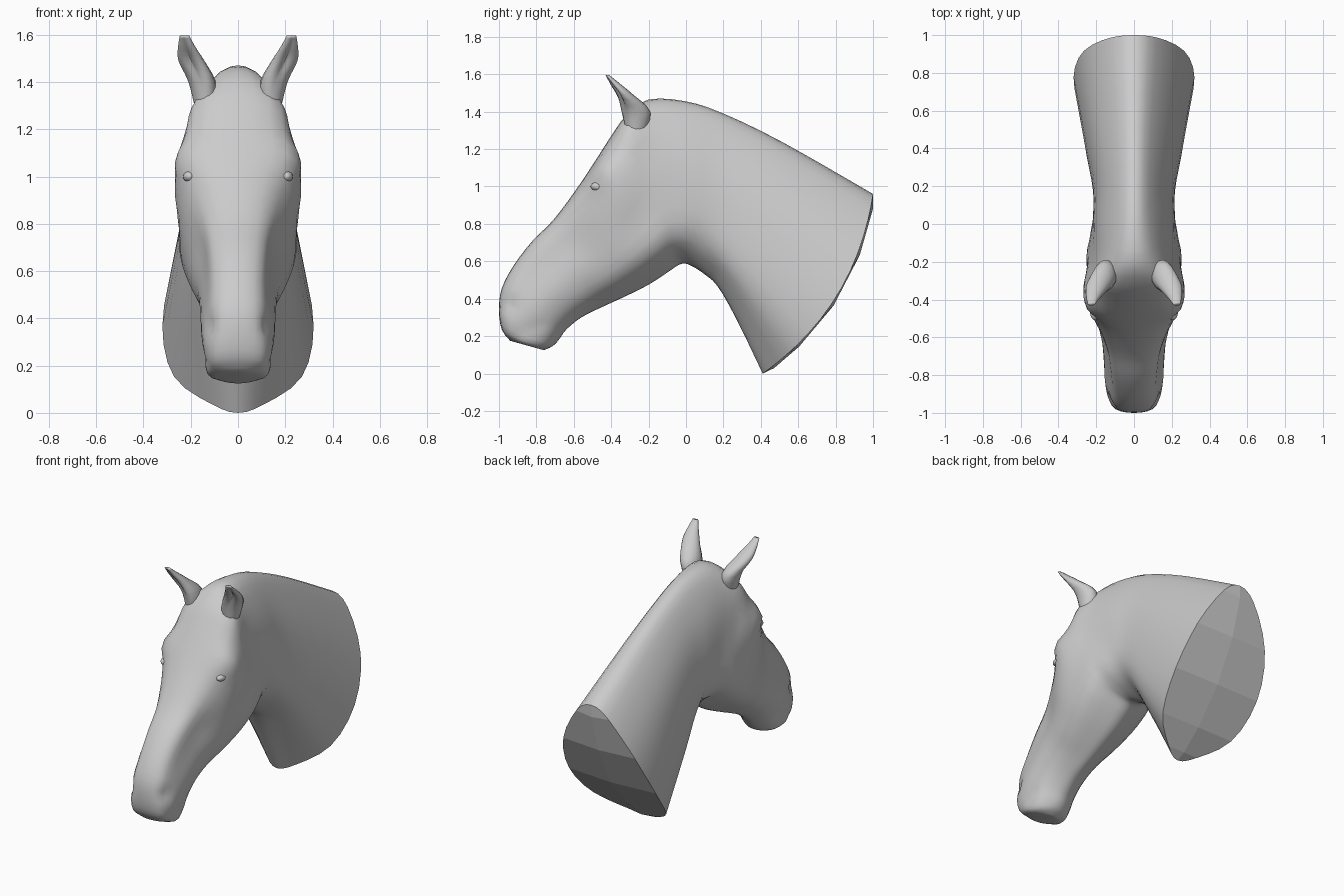
import bpy, bmesh, math
from mathutils import Vector

if "Cube" in bpy.data.objects:
    bpy.data.objects.remove(bpy.data.objects["Cube"])

SUB = 3                                   # interpolation steps between control points
T_COLS = [0, .06, .28, .55, .8, .95, 1]   # where half widths are given, top to bottom

# Sections nose to neck: top y,z, bottom y,z, five half widths
SECTIONS = [
    (-.94, .175, -.76, .125, .05, .085, .09, .07, .035),
    (-.985, .235, -.715, .145, .09, .125, .13, .105, .055),
    (-1.0, .34, -.68, .18, .10, .14, .145, .12, .06),
    (-.985, .455, -.64, .235, .095, .14, .155, .125, .06),
    (-.92, .58, -.56, .30, .095, .135, .16, .13, .06),
    (-.82, .71, -.45, .355, .105, .14, .17, .145, .06),
    (-.71, .82, -.33, .41, .12, .16, .20, .18, .07),
    (-.59, .98, -.20, .475, .15, .225, .24, .215, .08),
    (-.49, 1.13, -.10, .54, .195, .265, .25, .235, .09),
    (-.40, 1.27, -.04, .58, .185, .25, .245, .235, .09),
    (-.32, 1.38, -.005, .588, .175, .215, .235, .225, .10),
    (-.20, 1.465, .04, .57, .11, .19, .22, .215, .09),
    (0.0, 1.455, .10, .53, .085, .18, .215, .195, .08),
    (.20, 1.39, .17, .465, .08, .175, .215, .20, .09),
    (.52, 1.235, .27, .29, .09, .205, .25, .235, .11),
    (1.0, .96, .41, 0.0, .12, .265, .32, .27, .11),
]
BOW = {1: -.02, 14: .025, 15: .12}        # sideways bow of a section


def spline(pts, before=None, after=None):
    """Catmull-Rom through a list of vectors."""
    p = [before or pts[0]] + pts + [after or pts[-1]]
    out = []
    for i in range(1, len(p) - 2):
        a, b, c, d = p[i - 1:i + 3]
        for k in range(SUB):
            t = k / SUB
            out.append(.5 * (2 * b + (c - a) * t + (2 * a - 5 * b + 4 * c - d) * t * t
                             + (3 * b - a - 3 * c + d) * t ** 3))
    return out + [pts[-1].copy()]


def half_section(i, s):
    """Right half outline of one section, from top to bottom."""
    top, bot = Vector((0, s[0], s[1])), Vector((0, s[2], s[3]))
    d = (top - bot).normalized()
    side = Vector((0, d.z, -d.y))
    w = [0, *s[4:], 0]
    prof = [Vector((x, t)) for x, t in zip(w, T_COLS)]
    prof = spline(prof, Vector((-w[1], .06)), Vector((-w[5], .95)))
    return [top.lerp(bot, t) + side * BOW.get(i, 0) * 4 * t * (1 - t) + Vector((max(x, 0), 0, 0))
            for x, t in prof]


def finish(name, bm, flat=()):
    """Make the object and mirror it across x."""
    bmesh.ops.recalc_face_normals(bm, faces=bm.faces)
    for f in bm.faces:
        f.smooth = f not in flat
    for f in flat:
        for e in f.edges:
            e.smooth = False
    me = bpy.data.meshes.new(name)
    bm.to_mesh(me)
    bm.free()
    ob = bpy.data.objects.new(name, me)
    bpy.context.collection.objects.link(ob)
    m = ob.modifiers.new("mirror", 'MIRROR')
    m.merge_threshold = .0005
    return ob


def skin(bm, rings, closed=False):
    """Bridge rows of points with quads."""
    rows = [[bm.verts.new(p) for p in r] for r in rings]
    n = len(rows[0])
    for a, b in zip(rows, rows[1:]):
        for j in range(n if closed else n - 1):
            k = (j + 1) % n
            bm.faces.new((a[j], a[k], b[k], b[j]))
    return rows


# Head and neck: one lofted half
ctrl = [half_section(i, s) for i, s in enumerate(SECTIONS)]
columns = [spline(list(c)) for c in zip(*ctrl)]
bm = bmesh.new()
rows = skin(bm, list(zip(*columns)))


def cap(row, step, push):
    """Close a half rim with facets running to a centre spine."""
    n = len(row) - 1
    spine = {0: row[0], n: row[n]}
    for i in range(step, n, step):
        spine[i] = bm.verts.new((0, row[i].co.y + push, row[i].co.z - push * .6))
    faces = []
    for i in range(0, n, step):
        loop = row[i:i + step + 1] + [spine[i + step], spine[i]]
        faces.append(bm.faces.new(list(dict.fromkeys(loop))))
    return faces


cap(rows[0], 1, 0)
neck_cap = cap(rows[-1], 3, .012)
bmesh.ops.recalc_face_normals(bm, faces=bm.faces)
bm.normal_update()

# Nostrils, mouth corners, brow and throat groove: centre, radius, depth
for c, r, depth in [((.12, -.945, .37), .04, .022),
                    ((.12, -.90, .21), .025, .012), ((.13, -.84, .235), .025, .012),
                    ((.13, -.78, .26), .025, .010),
                    ((.23, -.42, 1.08), .07, -.025), ((.20, .06, .70), .06, .010)]:
    for v in bm.verts:
        if v.co.x > .02:
            v.co -= v.normal * depth * math.exp(-((v.co - Vector(c)).length / r) ** 2)
finish("head_and_neck", bm, neck_cap)

# Ears: tapering cupped rings, x,y,z, radius x, radius y, cup depth
EAR = [(.135, -.27, 1.28, .045, .05, 0), (.152, -.275, 1.40, .058, .085, .3),
       (.198, -.335, 1.49, .056, .054, .9), (.218, -.385, 1.55, .037, .032, .8),
       (.226, -.422, 1.597, .020, .010, 0)]
rings = []
for x, y, z, rx, ry, cup in EAR:
    ring = []
    for j in range(16):
        a = 2 * math.pi * j / 16
        r = 1 - cup * max(0, math.cos(a + math.radians(70))) ** 3
        ring.append(Vector((x + rx * r * math.cos(a), y + ry * r * math.sin(a), z)))
    rings.append(ring)
bm = bmesh.new()
rows = skin(bm, list(zip(*[spline(list(c)) for c in zip(*rings)])), closed=True)
bm.faces.new(rows[-1])
finish("ears", bm)

# Eyes: small shallow balls set under the brow
bm = bmesh.new()
bmesh.ops.create_uvsphere(bm, u_segments=16, v_segments=10, radius=1)
for v in bm.verts:
    v.co = Vector((.205 + .028 * v.co.x, -.465 + .045 * v.co.y, 1.0 + .025 * v.co.z))
finish("eyes", bm)
